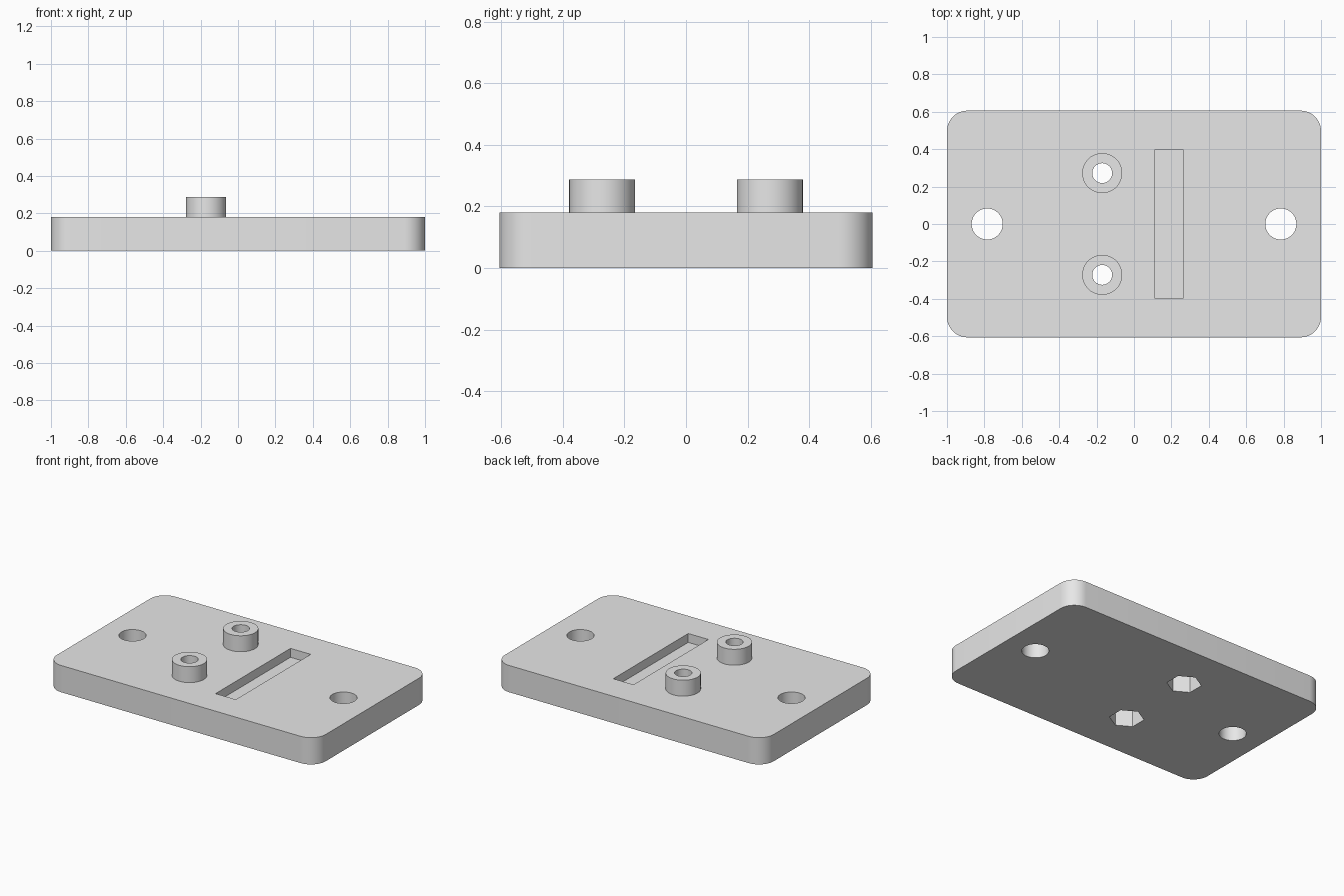
import bpy
import bmesh
from math import radians

cube = bpy.data.objects.get("Cube")
if cube:
    bpy.data.objects.remove(cube, do_unlink=True)

grey = bpy.data.materials.new("light grey")
grey.use_nodes = True
grey.diffuse_color = (0.8, 0.8, 0.8, 1)
grey.node_tree.nodes["Principled BSDF"].inputs["Base Color"].default_value = grey.diffuse_color

PLATE_TOP, BOSS_TOP = 0.18, 0.287
SLOT_DEPTH, NUT_DEPTH = 0.06, 0.14
BOSS_X, BOSS_Y, MOUNT_X = -0.17, 0.272, 0.785


def box(name, size, centre):
    bpy.ops.mesh.primitive_cube_add(size=1, location=centre)
    ob = bpy.context.object
    ob.name = name
    ob.scale = size
    bpy.ops.object.transform_apply(location=True, rotation=True, scale=True)
    return ob


def cylinder(name, radius, x, y, low, high, sides=64, turn=0):
    bpy.ops.mesh.primitive_cylinder_add(
        vertices=sides, radius=radius, depth=high - low,
        location=(x, y, (low + high) / 2), rotation=(0, 0, radians(turn)))
    ob = bpy.context.object
    ob.name = name
    bpy.ops.object.transform_apply(location=True, rotation=True, scale=True)
    return ob


def combine(target, tool, operation):
    mod = target.modifiers.new(operation.title(), "BOOLEAN")
    mod.operation = operation
    mod.solver = "EXACT"
    mod.object = tool
    bpy.context.view_layer.objects.active = target
    bpy.ops.object.modifier_apply(modifier=mod.name)
    bpy.data.objects.remove(tool, do_unlink=True)


# Base plate with rounded vertical corners
plate = box("mounting_plate", (2, 1.212, PLATE_TOP), (0, 0, PLATE_TOP / 2))
bm = bmesh.new()
bm.from_mesh(plate.data)
uprights = [e for e in bm.edges
            if abs(e.verts[0].co.z - e.verts[1].co.z) > 0.1]
bmesh.ops.bevel(bm, geom=uprights, offset=0.11, segments=12,
                profile=0.5, affect="EDGES")
bm.to_mesh(plate.data)
bm.free()

# Bosses with a through bore and a hexagonal nut pocket underneath
for y in (-BOSS_Y, BOSS_Y):
    combine(plate, cylinder("boss", 0.107, BOSS_X, y, 0.16, BOSS_TOP), "UNION")
    combine(plate, cylinder("bore", 0.053, BOSS_X, y, -0.1, 0.4), "DIFFERENCE")
    combine(plate, cylinder("nut_pocket", 0.107, BOSS_X, y, -0.1, NUT_DEPTH,
                            sides=6), "DIFFERENCE")

# Mounting holes at both ends
for x in (-MOUNT_X, MOUNT_X):
    combine(plate, cylinder("mounting_hole", 0.083, x, 0, -0.1, 0.3), "DIFFERENCE")

# Shallow slot in the top face
combine(plate, box("slot", (0.15, 0.796, 2 * SLOT_DEPTH),
                   (0.187, 0, PLATE_TOP)), "DIFFERENCE")

# Finish
plate.data.materials.clear()
plate.data.materials.append(grey)
for face in plate.data.polygons:
    face.material_index = 0
bpy.ops.object.select_all(action="DESELECT")
plate.select_set(True)
bpy.context.view_layer.objects.active = plate
bpy.ops.object.shade_smooth_by_angle(angle=radians(30))
